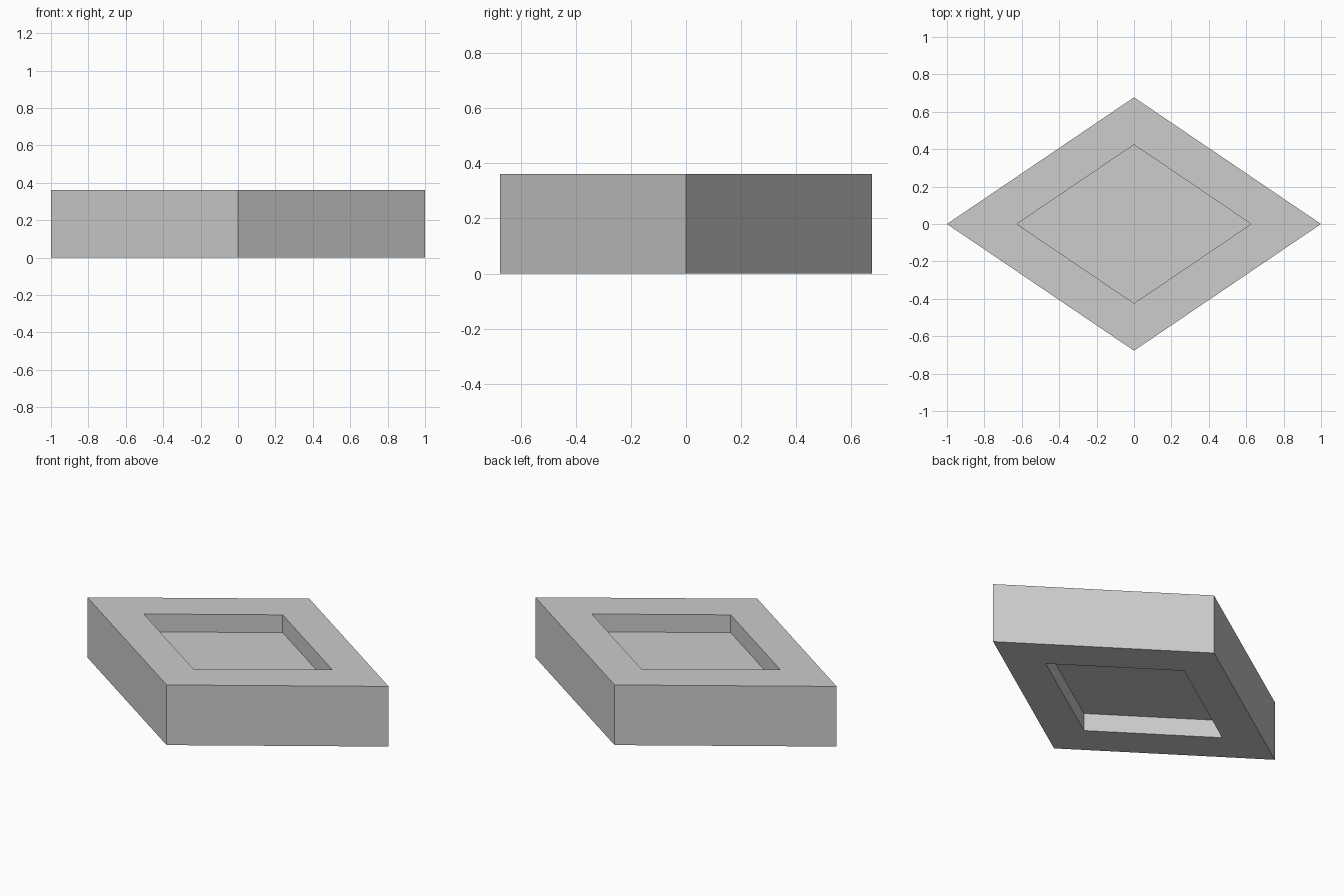
import bpy, bmesh
from mathutils import Matrix, Vector

if "Cube" in bpy.data.objects:
    bpy.data.objects.remove(bpy.data.objects["Cube"], do_unlink=True)

HALF_X, HALF_Y, HEIGHT = 1.0, 0.677, 0.361
INNER, DEPTH = 0.626, 0.107

# Plain grey material
grey = bpy.data.materials.new("light_grey")
grey.use_nodes = True
colour = (0.604, 0.604, 0.604, 1)
grey.diffuse_color = colour
grey.node_tree.nodes["Principled BSDF"].inputs["Base Color"].default_value = colour

# Diamond prism: a four-sided cylinder, its corners on the axes
bm = bmesh.new()
bmesh.ops.create_cone(bm, cap_ends=True, segments=4, radius1=1, radius2=1,
                      depth=HEIGHT, matrix=Matrix.Translation((0, 0, HEIGHT / 2)))
bmesh.ops.scale(bm, vec=(HALF_X, HALF_Y, 1), verts=bm.verts)
bm.normal_update()


def recess(face):
    """Leave a flat rim round the cap and sink its middle."""
    inward = Vector((0, 0, -DEPTH if face.normal.z > 0 else DEPTH))
    bmesh.ops.inset_region(bm, faces=[face], thickness=0, use_even_offset=True)
    bmesh.ops.scale(bm, vec=(INNER, INNER, 1), verts=face.verts)
    bmesh.ops.inset_region(bm, faces=[face], thickness=0, use_even_offset=True)
    bmesh.ops.translate(bm, vec=inward, verts=face.verts)


# Matching recesses in the top and the underside
for cap in [f for f in bm.faces if abs(f.normal.z) > 0.9]:
    recess(cap)
bmesh.ops.recalc_face_normals(bm, faces=bm.faces)

mesh = bpy.data.meshes.new("diamond_block")
bm.to_mesh(mesh)
bm.free()
mesh.materials.append(grey)
block = bpy.data.objects.new("diamond_block", mesh)
bpy.context.collection.objects.link(block)
